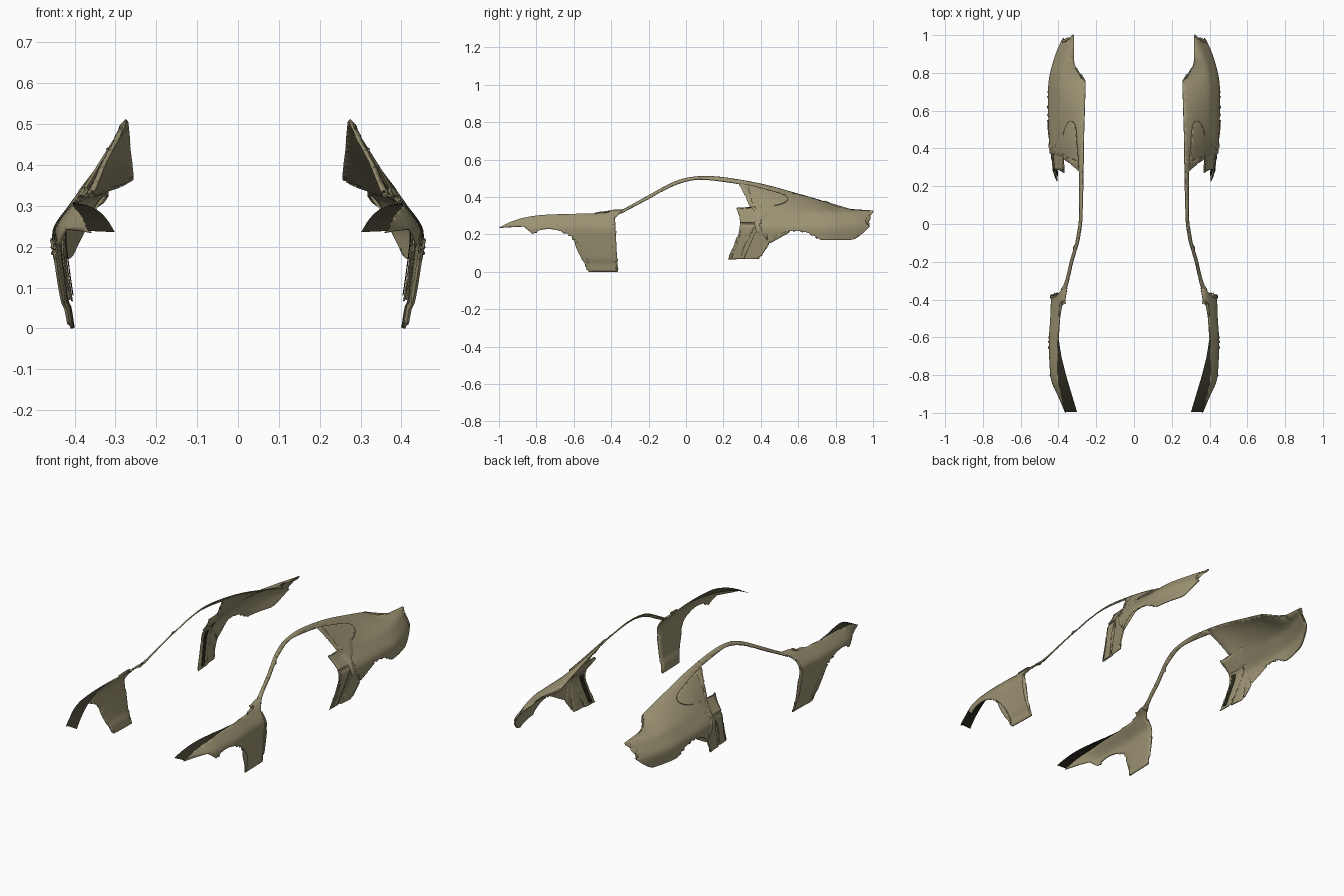
import bpy
import bmesh
from mathutils import Vector

cube = bpy.data.objects.get("Cube")
if cube:
    bpy.data.objects.remove(cube, do_unlink=True)


def make_material(name, colour):
    material = bpy.data.materials.new(name)
    material.use_nodes = True
    material.diffuse_color = (*colour, 1)
    shader = next(n for n in material.node_tree.nodes if n.type == "BSDF_PRINCIPLED")
    shader.inputs["Base Color"].default_value = (*colour, 1)
    return material


olive = make_material("olive paint", (.33, .29, .17))
shadow = make_material("dark olive recess", (.025, .023, .014))


def curve(points, steps=5):
    """Smooth curve through points given in hundredths."""
    p = [Vector(q) / 100 for q in points]
    p = [2 * p[0] - p[1]] + p + [2 * p[-1] - p[-2]]
    result = []
    for a, b, c, d in zip(p, p[1:], p[2:], p[3:]):
        for i in range(steps):
            t = i / steps
            result.append(b + (c - a) * t / 2 + (2 * a - 5 * b + 4 * c - d) * t * t / 2
                          + (3 * b - a - 3 * c + d) * t ** 3 / 2)
    return result + [p[-2]]


def straight(points):
    return [Vector(q) / 100 for q in points]


def lookup(table, value):
    """Linear interpolation in a list of pairs sorted by the first number."""
    if value <= table[0][0]:
        return table[0][1]
    for (a, fa), (b, fb) in zip(table, table[1:]):
        if value <= b:
            return fa + (fb - fa) * (value - a) / max(b - a, 1e-6)
    return table[-1][1]


# Shape of the body: height profile, plan width and inner upper edge
profile = curve([(0, 42), (5, 42.8), (7, 43.6), (17, 45), (23, 45.5),
                 (26, 44.5), (30, 41.5), (32, 40), (34, 38.5)])
width = curve([(-100, 36.5), (-93, 39.5), (-84, 43.5), (-75, 44.7), (-60, 45), (-40, 44),
               (25, 43.5), (45, 45), (65, 45.5), (77, 45), (90, 41.5), (100, 37)])
inner_edge = straight([(-40, 36.5), (-34, 35.5), (-20, 32.5), (-9, 29.2), (0, 27.8), (20, 27.2),
                       (50, 26.6), (76, 25.6), (79, 28), (82, 30.5), (86, 31.8), (100, 32)])
WIDEST = .455
SHOULDER = .32


def skin(y, z, top):
    """Sideways position of the body surface."""
    scale = lookup(width, y) / WIDEST
    if z <= SHOULDER or y < -.42:
        return lookup(profile, z) * scale
    shoulder = lookup(profile, SHOULDER) * scale
    inner = lookup(inner_edge, y)
    t = min(1, (z - SHOULDER) / max(lookup(top, y) - SHOULDER, .004))
    return inner + (shoulder - inner) * (1 - t) ** .8


def finish(name, bm, material, thickness):
    """Turn the left half into a mirrored, smoothly shaded object."""
    mesh = bpy.data.meshes.new(name)
    bm.to_mesh(mesh)
    bm.free()
    mesh.materials.append(material)
    obj = bpy.data.objects.new(name, mesh)
    bpy.context.collection.objects.link(obj)
    bpy.ops.object.select_all(action="DESELECT")
    obj.select_set(True)
    bpy.context.view_layer.objects.active = obj
    bpy.ops.object.shade_smooth_by_angle(angle=.7)
    if thickness:
        solid = obj.modifiers.new("thickness", "SOLIDIFY")
        solid.thickness = thickness
        solid.offset = -1
    mirror = obj.modifiers.new("other side", "MIRROR")
    mirror.use_axis[0] = True
    mirror.use_mirror_merge = False
    return obj


def panel(name, outline, top, material=olive, inset=0, thickness=.006):
    """Fill a side outline, slice it finely and wrap it onto the body."""
    bm = bmesh.new()
    clean = []
    for p in outline:
        if all((p - q).length > .0005 for q in clean):
            clean.append(p)
    bm.faces.new([bm.verts.new((0, *p)) for p in clean])
    bmesh.ops.triangulate(bm, faces=bm.faces[:])
    cuts = [((0, i * .025, 0), (0, 1, 0)) for i in range(-40, 41)]
    cuts += [((0, 0, i * .0125), (0, 0, 1)) for i in range(42)]
    for point, normal in cuts:
        bmesh.ops.bisect_plane(bm, geom=bm.verts[:] + bm.edges[:] + bm.faces[:],
                               plane_co=point, plane_no=normal, dist=.0002)
    for v in bm.verts:
        v.co.x = skin(v.co.y, v.co.z, top) - inset
    bm.normal_update()
    if sum(f.normal.x * f.calc_area() for f in bm.faces) < 0:
        bmesh.ops.reverse_faces(bm, faces=bm.faces[:])
    return finish(name, bm, material, thickness)


# Front fender with wheel arch and cowl corner
fender_top = curve([(-100, 23.6), (-93, 27), (-85, 29.3), (-75, 30.5), (-60, 31),
                    (-43, 31.5), (-40, 33), (-34, 33.4)])
fender_rear = curve([(-34, 33.4), (-36, 31), (-39, 26.5), (-39.3, 15), (-38, 6), (-36.5, 0)])
fender_arch = curve([(-52, 0), (-52.5, 6), (-55, 12), (-60, 18), (-65, 21),
                     (-72, 22.8), (-78, 22.3), (-82, 20.2)])
fender_nose = straight([(-87, 24.3), (-93, 24), (-100, 23.4)])
panel("front_fender", fender_top + fender_rear + fender_arch + fender_nose, fender_top)

# Inner lip beside the lamp
lip_inner = straight([(-100, 30), (-90, 33), (-80, 36), (-70, 38.5), (-60, 40)])
bm = bmesh.new()
rows = []
for i in range(17):
    y = -.995 + i * .024
    z = lookup(fender_top, y)
    outer = skin(y, z, fender_top)
    inner = min(outer - .001, lookup(lip_inner, y))
    rows.append([bm.verts.new((outer, y, z)), bm.verts.new((inner, y, z - .003))])
for a, b in zip(rows, rows[1:]):
    bm.faces.new((a[0], b[0], b[1], a[1]))
finish("fender_inner_lip", bm, shadow, 0)

# Roof rail flowing into the rear quarter panel
roof_top = curve([(-36, 32.8), (-33, 33.8), (-20, 41), (-10, 46.5), (-2, 49.7), (8, 51.2),
                  (20, 50.6), (40, 47.2), (60, 41.8), (73, 38), (78, 36), (82, 34.3),
                  (88, 33.6), (99.8, 32.8)])
tail = curve([(99.8, 32.8), (99.5, 31), (97, 29.5), (96, 27), (97, 25), (98.5, 24.6)], 3)
lower_tail = curve([(98, 24), (95, 21), (91, 18), (88, 17)], 3)
rear_arch = curve([(72, 17), (69, 19), (64, 21.2), (58, 22), (52, 21), (46, 17.5),
                   (42, 12), (39, 6.8)])
intake_edge = curve([(31, 6.8), (33, 12), (36.5, 20), (40, 26.5)], 3)
front_edge = straight([(29, 26.5), (28.5, 30), (27, 34)])
window = curve([(27, 34), (45, 35), (52, 36.5), (54.5, 38.7), (52, 41), (45, 43.2),
                (30, 46.9), (10, 49.5), (0, 48.5), (-10, 44.8), (-20, 39.3), (-35, 31.5)])
panel("roof_rail_and_rear_quarter",
      roof_top + tail + lower_tail + rear_arch + intake_edge + front_edge + window, roof_top)

# Recessed side intake, its raised blade and the dark slot behind
intake_front = curve([(29, 26.5), (28, 20), (26, 13), (22.5, 6.6)], 3)
panel("side_intake", intake_edge + intake_front, roof_top, inset=.009, thickness=.003)
blade = straight([(30, 25.5), (37.5, 25.5), (34, 20), (31, 13), (29, 7), (24, 7),
                  (27, 13), (29, 20)])
panel("intake_blade", blade, roof_top, inset=.004, thickness=.004)
slot = straight([(31, 25), (34, 25), (31.5, 18), (28, 8), (25.5, 8), (29, 18)])
panel("intake_slot", slot, roof_top, shadow, inset=.014, thickness=.002)
